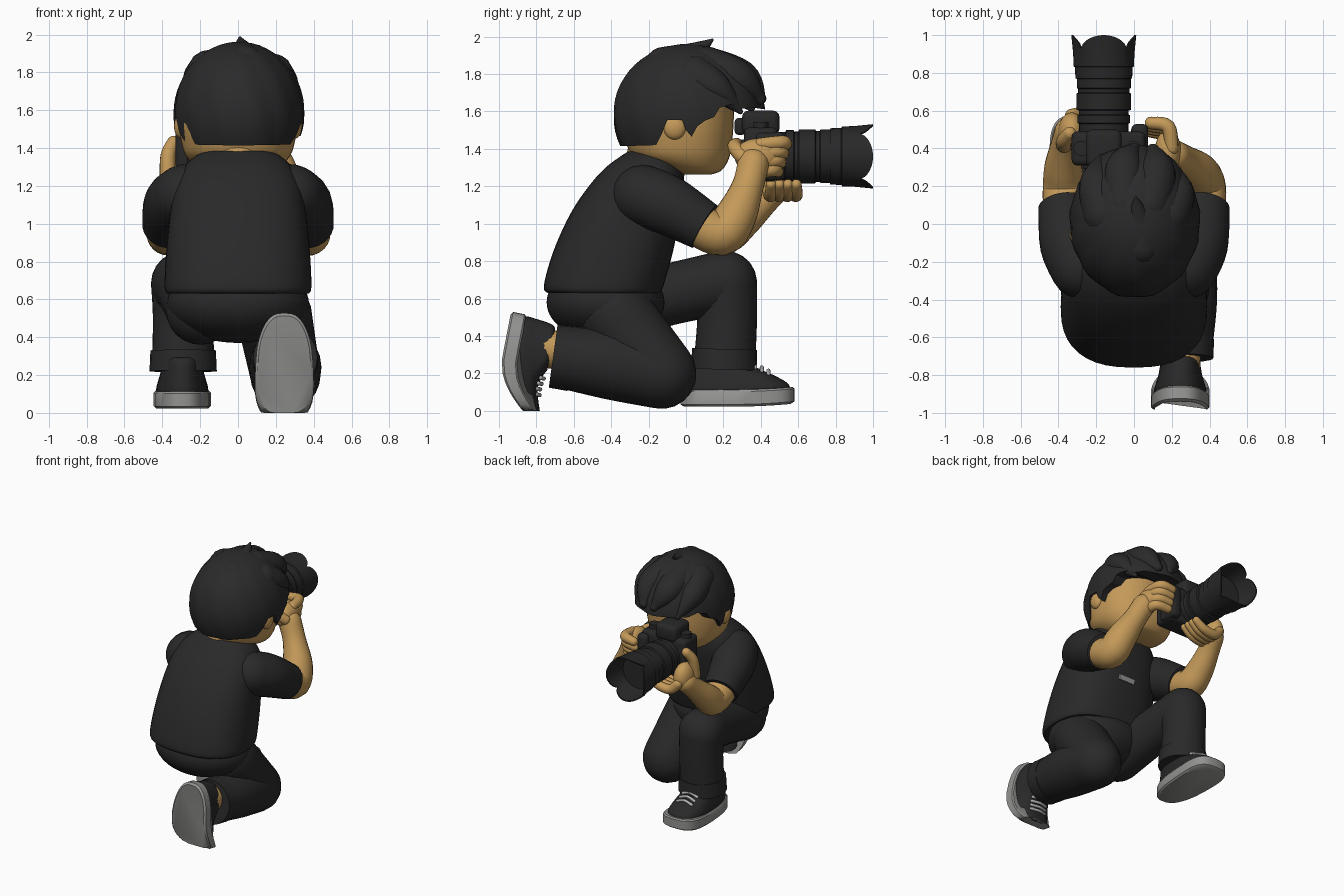
import bpy, bmesh, math
from math import sin, cos, pi
from mathutils import Vector, Matrix

if "Cube" in bpy.data.objects:
    bpy.data.objects.remove(bpy.data.objects["Cube"])


def material(name, col):
    m = bpy.data.materials.new(name)
    m.diffuse_color = (*col, 1)
    m.use_nodes = True
    m.node_tree.nodes["Principled BSDF"].inputs["Base Color"].default_value = m.diffuse_color
    return m


CLOTH = material("black cloth", (0.022, 0.022, 0.022))
HAIR = material("black hair", (0.023, 0.023, 0.023))
CAMERA = material("black plastic", (0.021, 0.021, 0.022))
SKIN = material("skin", (0.55, 0.32, 0.10))
SOLE = material("grey rubber", (0.29, 0.29, 0.28))
LACE = material("light grey lace", (0.45, 0.45, 0.45))


def finish(name, bm, mat):
    bmesh.ops.recalc_face_normals(bm, faces=bm.faces)
    me = bpy.data.meshes.new(name)
    bm.to_mesh(me)
    bm.free()
    me.materials.append(mat)
    ob = bpy.data.objects.new(name, me)
    bpy.context.collection.objects.link(ob)
    return ob


def loft(name, rings, mat):
    bm = bmesh.new()
    vs = [[bm.verts.new(p) for p in r] for r in rings]
    n = len(vs[0])
    for a, b in zip(vs, vs[1:]):
        for i in range(n):
            bm.faces.new((a[i], a[(i + 1) % n], b[(i + 1) % n], b[i]))
    bm.faces.new(vs[0])
    bm.faces.new(vs[-1])
    return finish(name, bm, mat)


def smooth(pts, n=5):
    """Curve through the given tuples."""
    out = []
    for i in range(len(pts) - 1):
        p0, p1, p2, p3 = (pts[max(i - 1, 0)], pts[i], pts[i + 1], pts[min(i + 2, len(pts) - 1)])
        for k in range(n):
            t = k / n
            out.append([0.5 * (2 * b + (c - a) * t + (2 * a - 5 * b + 4 * c - d) * t * t
                        + (3 * b - a - 3 * c + d) * t ** 3) for a, b, c, d in zip(p0, p1, p2, p3)])
    return out + [list(pts[-1])]


def oval(z, y0, y1, rx, x=0.0, p=2.0, taper=0.0, n=40):
    """Horizontal rounded section from y0 to y1."""
    pts = []
    for i in range(n):
        c, s = cos(2 * pi * i / n), sin(2 * pi * i / n)
        px = math.copysign(abs(c) ** (2 / p), c) * rx * (1 + taper * s)
        py = math.copysign(abs(s) ** (2 / p), s) * (y1 - y0) / 2
        pts.append(Vector((x + px, (y0 + y1) / 2 + py, z)))
    return pts


def tube(name, pts, mat, ends=(True, True), n=24):
    """Round limb through (x, y, z, radius) points."""
    path = smooth(pts)
    cs = [Vector(p[:3]) for p in path]
    u = None
    stations = []
    for i, p in enumerate(path):
        t = (cs[min(i + 1, len(cs) - 1)] - cs[max(i - 1, 0)]).normalized()
        u = t.orthogonal() if u is None else u - t * u.dot(t)
        u.normalize()
        here = [(cs[i], p[3])]
        dome = [(sin(a) * p[3], cos(a) * p[3]) for a in (0.3, 0.6, 0.9, 1.2, 1.5)]
        if i == 0 and ends[0]:
            here = [(cs[i] - t * d, r) for d, r in reversed(dome)] + here
        if i == len(path) - 1 and ends[1]:
            here += [(cs[i] + t * d, r) for d, r in dome]
        stations += [(c, r, u.copy(), t.cross(u)) for c, r in here]
    return loft(name, [[c + (a * cos(2 * pi * k / n) + b * sin(2 * pi * k / n)) * r for k in range(n)]
                       for c, r, a, b in stations], mat)


def ball(name, c, r, mat):
    bm = bmesh.new()
    bmesh.ops.create_uvsphere(bm, u_segments=48, v_segments=28, radius=1,
                              matrix=Matrix.Translation(c) @ Matrix.Diagonal((*r, 1)))
    return finish(name, bm, mat)


def box(name, c, s, mat, bevel=0.02, tilt=0.0):
    bm = bmesh.new()
    bmesh.ops.create_cube(bm, size=1, matrix=Matrix.Translation(c) @ Matrix.Rotation(tilt, 4, 'X')
                          @ Matrix.Diagonal((*s, 1)))
    if bevel:
        bmesh.ops.bevel(bm, geom=bm.edges[:], offset=bevel, segments=3, profile=0.5, affect='EDGES')
    return finish(name, bm, mat)


# Shirt: (z, back y, front y, half width)
shirt = [(0.63, -0.74, -0.14, 0.375), (0.67, -0.76, -0.12, 0.388), (0.85, -0.71, -0.07, 0.38),
         (1.05, -0.62, -0.03, 0.36), (1.2, -0.52, -0.01, 0.335), (1.3, -0.43, -0.02, 0.285),
         (1.36, -0.35, -0.06, 0.22), (1.385, -0.31, -0.1, 0.16)]
loft("shirt", [oval(*s, p=2.5) for s in smooth(shirt)], CLOTH)
box("chest_label", (0.03, -0.047, 0.945), (0.14, 0.014, 0.04), SOLE, 0, -0.2)

# Sleeves and arms
for s, side in ((1, "right"), (-1, "left")):
    tube(side + "_sleeve", [(s * 0.28, -0.23, 1.15, 0.165), (s * 0.34, -0.1, 1.10, 0.16),
                            (s * 0.375, 0.1, 0.985, 0.132)], CLOTH, (True, False))
tube("right_arm", [(0.37, 0.05, 1.0, 0.112), (0.37, 0.19, 0.945, 0.117), (0.34, 0.27, 1.05, 0.11),
                   (0.27, 0.33, 1.2, 0.085), (0.21, 0.36, 1.32, 0.085)], SKIN)
tube("left_arm", [(-0.37, 0.05, 1.0, 0.112), (-0.37, 0.19, 0.945, 0.113), (-0.375, 0.3, 1.02, 0.1),
                  (-0.36, 0.42, 1.13, 0.08), (-0.34, 0.49, 1.2, 0.08)], SKIN)

# Hands: right holds the body, left cradles the lens
ball("right_palm", (0.18, 0.38, 1.36), (0.07, 0.12, 0.095), SKIN)
tube("right_thumb", [(0.21, 0.3, 1.36, 0.04), (0.15, 0.26, 1.41, 0.038), (0.07, 0.27, 1.43, 0.03)], SKIN, n=14)
ball("left_palm", (-0.33, 0.49, 1.24), (0.07, 0.1, 0.11), SKIN)
tube("left_thumb", [(-0.37, 0.42, 1.24, 0.045), (-0.37, 0.44, 1.36, 0.04), (-0.34, 0.48, 1.43, 0.035)], SKIN, n=14)
for k in range(4):
    z, o = 1.28 + 0.048 * k, 0.015 * k
    tube("right_finger", [(0.2, 0.4, z, 0.036), (0.18, 0.47 + o, z + 0.01, 0.038),
                          (0.09, 0.49 + o, z, 0.033)], SKIN, n=14)
    y = 0.44 + 0.045 * k
    tube("left_finger", [(-0.33, y, 1.21, 0.035), (-0.27, y + 0.01, 1.155, 0.037),
                         (-0.17, y + 0.015, 1.165, 0.034), (-0.1, y + 0.015, 1.21, 0.028)], SKIN, n=14)

# Head, neck and ears
head = [(1.262, 0.0, 0.13, 0.1), (1.285, -0.1, 0.19, 0.2), (1.35, -0.27, 0.23, 0.27),
        (1.43, -0.32, 0.245, 0.3), (1.55, -0.35, 0.255, 0.315), (1.7, -0.33, 0.25, 0.3),
        (1.82, -0.24, 0.18, 0.22)]
loft("head", [oval(*s, p=2.2) for s in smooth(head)], SKIN)
tube("neck", [(0, -0.2, 1.2, 0.16), (0, -0.13, 1.42, 0.17)], SKIN)
for s in (1, -1):
    ball("ear", (s * 0.302, -0.06, 1.515), (0.036, 0.06, 0.065), SKIN)

# Hair: grooved cap trimmed by a side outline
hair = ball("hair", (0.005, 0.015, 1.58), (0.345, 0.405, 0.382), HAIR)
for v in hair.data.vertices:
    d = v.co - Vector((0.005, 0.015, 1.58))
    a = math.atan2(d.y, d.x)
    k = 1 + 0.012 * sin(13 * a + 9 * d.z) * min(1, 4 * math.hypot(d.x, d.y))
    v.co.x, v.co.y = 0.005 + d.x * k, 0.015 + d.y * k
outline = [(-0.5, 1.41), (-0.16, 1.42), (-0.13, 1.48), (-0.1, 1.555), (-0.02, 1.555), (0.0, 1.5), (0.03, 1.465),
           (0.06, 1.52), (0.1, 1.55), (0.15, 1.57), (0.18, 1.62), (0.25, 1.64), (0.3, 1.615), (0.36, 1.62),
           (0.5, 1.6), (0.5, 2.2), (-0.5, 2.2)]
cutter = loft("hair_cutter", [[Vector((x, y, z)) for y, z in outline] for x in (-0.6, 0.6)], HAIR)
mod = hair.modifiers.new("trim", 'BOOLEAN')
mod.operation, mod.solver, mod.object = 'INTERSECT', 'EXACT', cutter
bpy.context.view_layer.objects.active = hair
bpy.ops.object.modifier_apply(modifier="trim")
bpy.data.objects.remove(cutter)
locks = [[(0.04, -0.12, 1.845, 0.1), (0.03, 0.0, 1.885, 0.08), (0.01, 0.14, 1.982, 0.008)],
         [(0.08, 0.1, 1.84, 0.11), (0.12, 0.28, 1.77, 0.1), (0.1, 0.39, 1.67, 0.035)],
         [(-0.05, 0.1, 1.84, 0.11), (-0.05, 0.3, 1.77, 0.1), (0.0, 0.4, 1.67, 0.03)],
         [(-0.15, 0.05, 1.8, 0.12), (-0.2, 0.22, 1.74, 0.09), (-0.17, 0.35, 1.62, 0.02)],
         [(0.18, 0.05, 1.78, 0.12), (0.24, 0.17, 1.72, 0.08), (0.23, 0.29, 1.6, 0.015)]]
for pts in locks:
    tube("hair_lock", pts, HAIR, n=16)

# Trousers
ball("hips", (0, -0.43, 0.58), (0.375, 0.315, 0.21), CLOTH)
tube("kneeling_thigh", [(0.19, -0.38, 0.52, 0.2), (0.25, -0.13, 0.205, 0.185)], CLOTH)
tube("kneeling_shin", [(0.25, -0.13, 0.195, 0.185), (0.25, -0.4, 0.25, 0.19), (0.25, -0.66, 0.285, 0.165)],
     CLOTH, (True, False))
tube("kneeling_cuff", [(0.25, -0.61, 0.278, 0.174), (0.25, -0.71, 0.292, 0.17)], CLOTH, (False, False))
tube("front_thigh", [(-0.2, -0.42, 0.54, 0.18), (-0.25, -0.1, 0.62, 0.165), (-0.29, 0.2, 0.685, 0.17)], CLOTH)
tube("front_shin", [(-0.29, 0.21, 0.685, 0.17), (-0.29, 0.22, 0.5, 0.16), (-0.29, 0.205, 0.24, 0.165)],
     CLOTH, (True, False))
tube("front_cuff", [(-0.29, 0.206, 0.33, 0.173), (-0.29, 0.203, 0.22, 0.178)], CLOTH, (False, False))
tube("ankle", [(0.25, -0.66, 0.32, 0.105), (0.25, -0.8, 0.34, 0.1)], SKIN, (True, False))


# Shoes, built heel at origin and toe along +y
def shoe(name, frame, bend):
    def place(ring):
        out = []
        for v in ring:
            w = frame @ Vector((v.x, v.y, v.z + bend * max(0, v.y - 0.28) ** 2))
            out.append(Vector((w.x, w.y, max(w.z, 0))))
        return out
    sole = [(0, 0.02, 0.59, 0.128), (0.012, 0, 0.61, 0.14), (0.08, 0, 0.61, 0.14), (0.09, 0.01, 0.6, 0.132)]
    loft(name + "_sole", [place(oval(*s, p=2.9, taper=0.22)) for s in sole], SOLE)
    upper = [(0.07, 0.015, 0.59, 0.13), (0.11, 0.01, 0.575, 0.128), (0.155, 0.015, 0.51, 0.117),
             (0.2, 0.02, 0.42, 0.105), (0.25, 0.03, 0.34, 0.096), (0.27, 0.05, 0.31, 0.083)]
    loft(name + "_upper", [place(oval(*s, p=2.4, taper=0.18)) for s in smooth(upper)], CLOTH)
    for k in range(4):
        y, z = 0.365 + 0.035 * k, 0.247 - 0.02 * k
        a, b, c = place([Vector((-0.06, y, z - 0.02)), Vector((0, y, z)), Vector((0.06, y, z - 0.02))])
        tube(name + "_lace", [(*p, 0.011) for p in (a, b, c)], LACE, n=10)


shoe("front_shoe", Matrix.Translation((-0.295, -0.03, 0.022)) @ Matrix.Diagonal((1.05, 1, 1, 1)), 0.15)
shoe("kneeling_shoe", Matrix.Translation((0.245, -0.935, 0.53)) @ Matrix.Rotation(math.radians(-101), 4, 'X')
     @ Matrix.Diagonal((1.08, 0.87, 0.92, 1)), 1.9)

# Camera body
CX, CZ = -0.16, 1.36
box("camera_body", (-0.135, 0.4, 1.37), (0.39, 0.18, 0.29), CAMERA, 0.03)
box("camera_grip", (0.03, 0.45, 1.36), (0.09, 0.16, 0.26), CAMERA, 0.03)
box("viewfinder_hump", (CX, 0.4, 1.54), (0.19, 0.2, 0.13), CAMERA, 0.035)
box("eyepiece", (CX, 0.29, 1.52), (0.12, 0.06, 0.09), CAMERA, 0.02)
box("rear_screen", (CX, 0.305, 1.36), (0.22, 0.03, 0.18), CAMERA, 0.01)
for x in (-0.28, 0.0):
    tube("camera_dial", [(x, 0.4, 1.5, 0.04), (x, 0.4, 1.545, 0.04)], CAMERA, (False, False))


# Lens barrel and petal hood, turned about the y axis
def turned(name, profile, petals=0):
    n = 64
    rings = []
    for y, r, w in profile:
        rings.append([Vector((CX + r * cos(a), y + w * petals * (abs(cos(2 * a)) ** 0.6 - 1), CZ + r * sin(a)))
                      for a in (2 * pi * i / n for i in range(n))])
    return loft(name, rings, CAMERA)


turned("lens_barrel", [(y, r, 0) for y, r in (
    (0.46, 0.13), (0.53, 0.13), (0.535, 0.14), (0.575, 0.14), (0.58, 0.132), (0.6, 0.132), (0.605, 0.145),
    (0.69, 0.145), (0.695, 0.136), (0.715, 0.136), (0.72, 0.143), (0.77, 0.143), (0.78, 0.13), (0.84, 0.13))])
turned("lens_hood", [(0.765, 0.125, 0), (0.77, 0.15, 0), (0.83, 0.153, 0), (0.835, 0.16, 0), (0.9, 0.162, 0),
                     (1.0, 0.172, 1), (1.0, 0.162, 1), (0.9, 0.15, 0), (0.82, 0.13, 0)], 0.07)

# Soft shading with crisp edges
bpy.ops.object.select_all(action='SELECT')
bpy.context.view_layer.objects.active = hair
bpy.ops.object.shade_smooth_by_angle(angle=math.radians(40))
